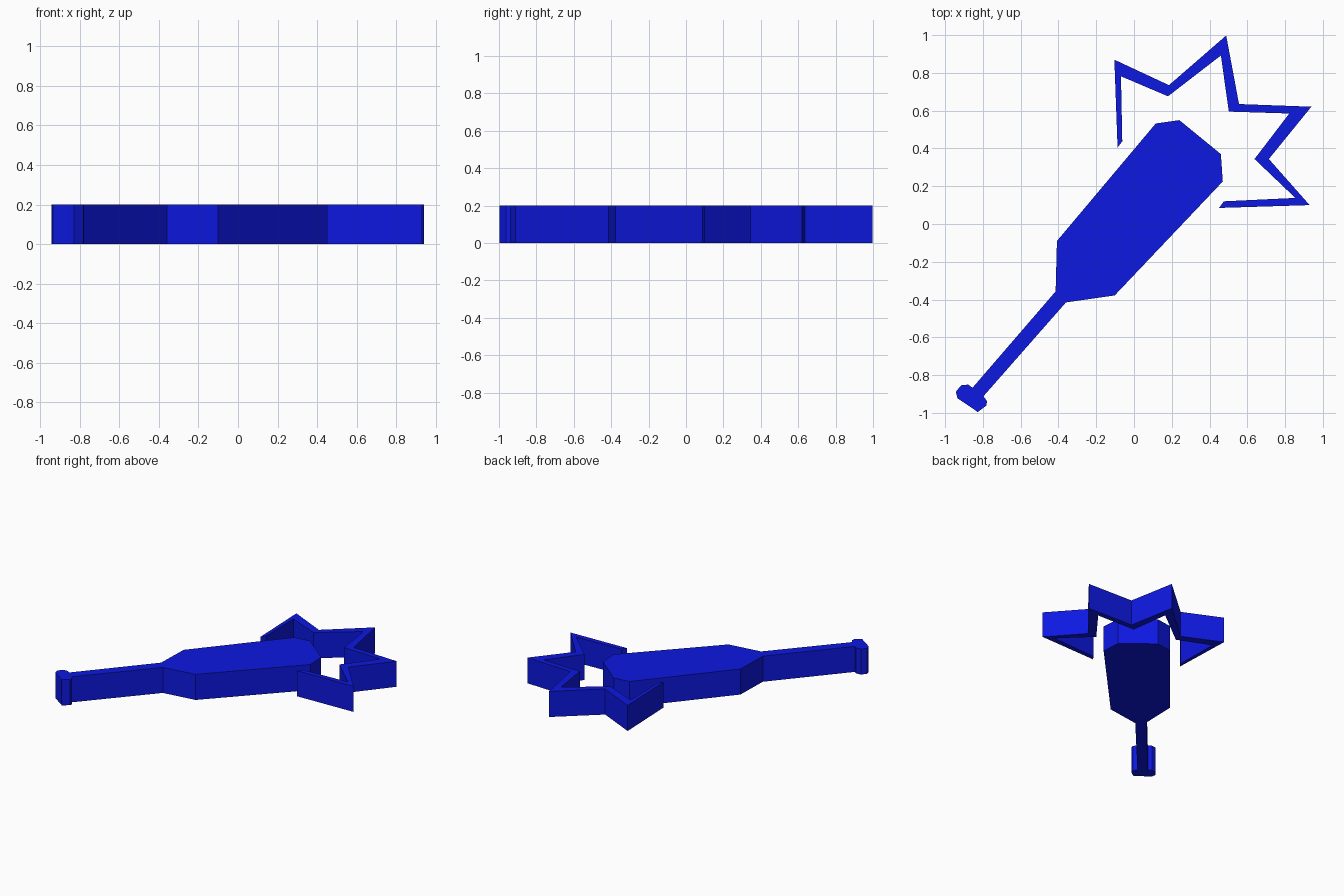
import bpy, bmesh

if "Cube" in bpy.data.objects:
    bpy.data.objects.remove(bpy.data.objects["Cube"])

HEIGHT = 0.2

blue = bpy.data.materials.new("blue")
blue.diffuse_color = (0.004, 0.009, 0.75, 1)
blue.use_nodes = True
blue.node_tree.nodes["Principled BSDF"].inputs["Base Color"].default_value = blue.diffuse_color


def extrude_outline(name, outline):
    """Extrude a closed top-view outline from the floor to HEIGHT."""
    bm = bmesh.new()
    face = bm.faces.new([bm.verts.new((x, y, 0)) for x, y in outline])
    top = bmesh.ops.extrude_face_region(bm, geom=[face], use_keep_orig=True)
    verts = [v for v in top["geom"] if isinstance(v, bmesh.types.BMVert)]
    bmesh.ops.translate(bm, verts=verts, vec=(0, 0, HEIGHT))
    bmesh.ops.recalc_face_normals(bm, faces=bm.faces)
    mesh = bpy.data.meshes.new(name)
    bm.to_mesh(mesh)
    bm.free()
    mesh.materials.append(blue)
    obj = bpy.data.objects.new(name, mesh)
    bpy.context.collection.objects.link(obj)
    return obj


# Paddle: broad head, then thin handle with a two-lobed end knob
head_left = [(0.47, 0.225), (0.46, 0.37), (0.24, 0.55), (0.115, 0.532),
             (-0.408, -0.09), (-0.415, -0.357)]
knob = [(-0.855, -0.867), (-0.878, -0.85), (-0.915, -0.854), (-0.943, -0.888),
        (-0.935, -0.923), (-0.852, -0.978), (-0.828, -0.996), (-0.782, -0.962),
        (-0.778, -0.938), (-0.797, -0.912)]
head_right = [(-0.36, -0.415), (-0.102, -0.378)]
extrude_outline("paddle", head_left + knob + head_right)

# Open star-shaped band around the head: outer zigzag, then inner zigzag back
outer = [(-0.087, 0.405), (-0.104, 0.87), (0.185, 0.735), (0.488, 0.998),
         (0.556, 0.635), (0.939, 0.621), (0.714, 0.344), (0.93, 0.1),
         (0.45, 0.085)]
inner = [(0.476, 0.12), (0.854, 0.138), (0.638, 0.344), (0.822, 0.585),
         (0.502, 0.595), (0.46, 0.892), (0.18, 0.676), (-0.069, 0.782),
         (-0.062, 0.438)]
extrude_outline("star_band", outer + inner)
